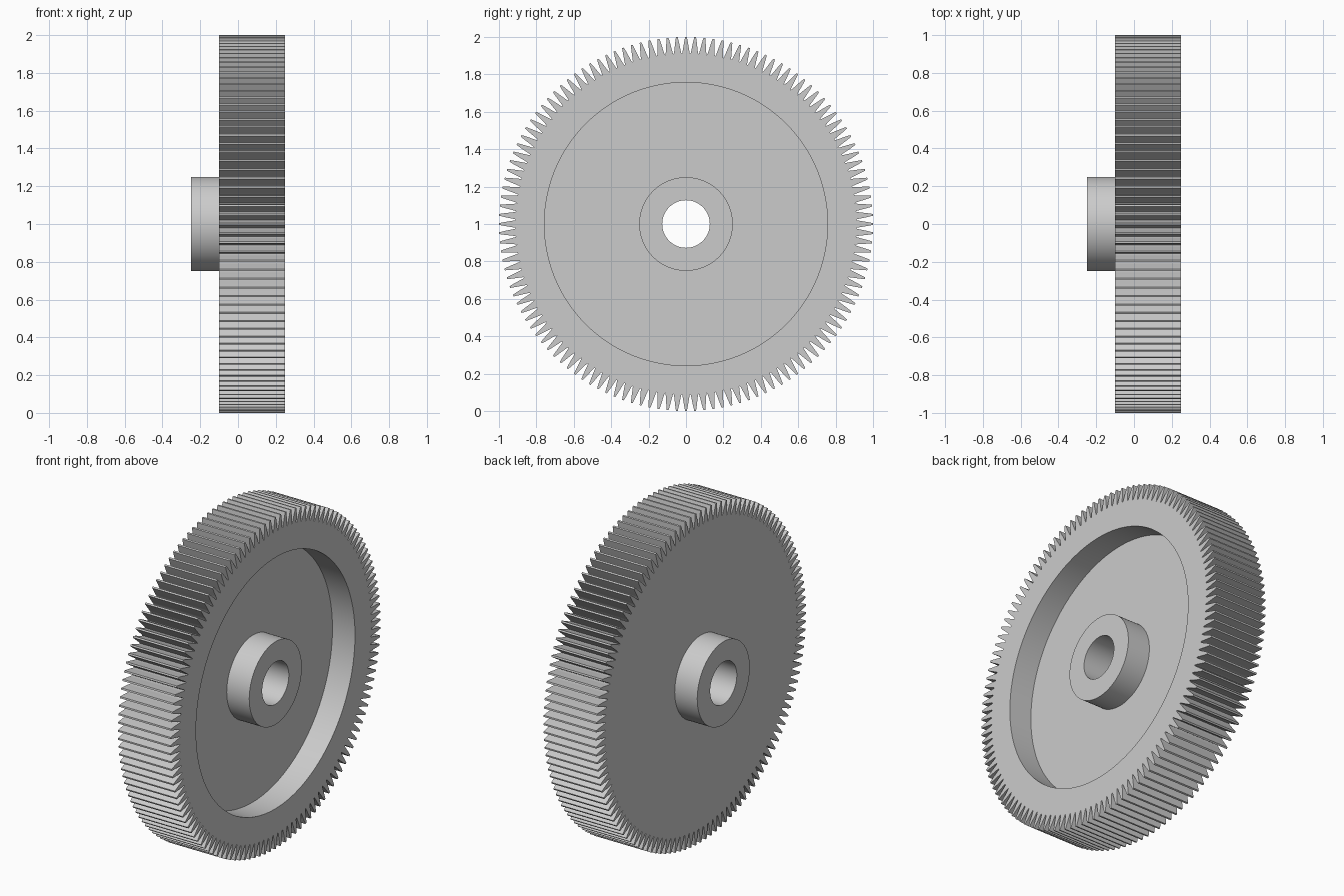
import bpy, bmesh
from math import cos, sin, pi

cube = bpy.data.objects.get("Cube")
if cube:
    bpy.data.objects.remove(cube)

TEETH = 128
BORE, HUB, RECESS, ROOT = 0.127, 0.25, 0.757, 0.89
BACK, FRONT = -0.10, 0.25      # gear faces along the axle
HUB_END, WEB = -0.25, 0.10     # hub end and recess floor

# Half tooth: (fraction of the pitch from the tooth centre, radius)
half = [(0.1, 1.0), (0.22, 0.97), (0.33, 0.94), (0.42, 0.917)]
tooth = [(-0.5, 0.91)] + [(-f, r) for f, r in reversed(half)] + half
outline = [((i + f) * 2 * pi / TEETH, r) for i in range(TEETH) for f, r in tooth]

# Closed cross-section: radius (None follows the toothed outline) and axle position
section = [
    (BORE, HUB_END), (HUB, HUB_END), (HUB, BACK), (ROOT, BACK), (None, BACK),
    (None, FRONT), (ROOT, FRONT), (RECESS, FRONT), (RECESS, WEB),
    (HUB, WEB), (HUB, FRONT), (BORE, FRONT),
]

# Sweep the section around the axle
bm = bmesh.new()
rings = []
for radius, x in section:
    rings.append([bm.verts.new((x, (radius or r) * cos(a), 1 + (radius or r) * sin(a)))
                  for a, r in outline])
count = len(outline)
for k, ring in enumerate(rings):
    nxt = rings[(k + 1) % len(rings)]
    for i in range(count):
        j = (i + 1) % count
        bm.faces.new((ring[i], ring[j], nxt[j], nxt[i]))
bmesh.ops.recalc_face_normals(bm, faces=bm.faces)

mesh = bpy.data.meshes.new("spur_gear")
bm.to_mesh(mesh)
bm.free()
gear = bpy.data.objects.new("spur_gear", mesh)
bpy.context.collection.objects.link(gear)

# Plain grey metal
grey = bpy.data.materials.new("plain_grey")
grey.use_nodes = True
color = (0.6, 0.6, 0.6, 1)
grey.diffuse_color = color
grey.node_tree.nodes["Principled BSDF"].inputs["Base Color"].default_value = color
mesh.materials.append(grey)

# Smooth bore, hub and recess walls with sharp rims and tooth edges
bpy.ops.object.select_all(action="DESELECT")
gear.select_set(True)
bpy.context.view_layer.objects.active = gear
bpy.ops.object.shade_smooth_by_angle(angle=pi / 6)
